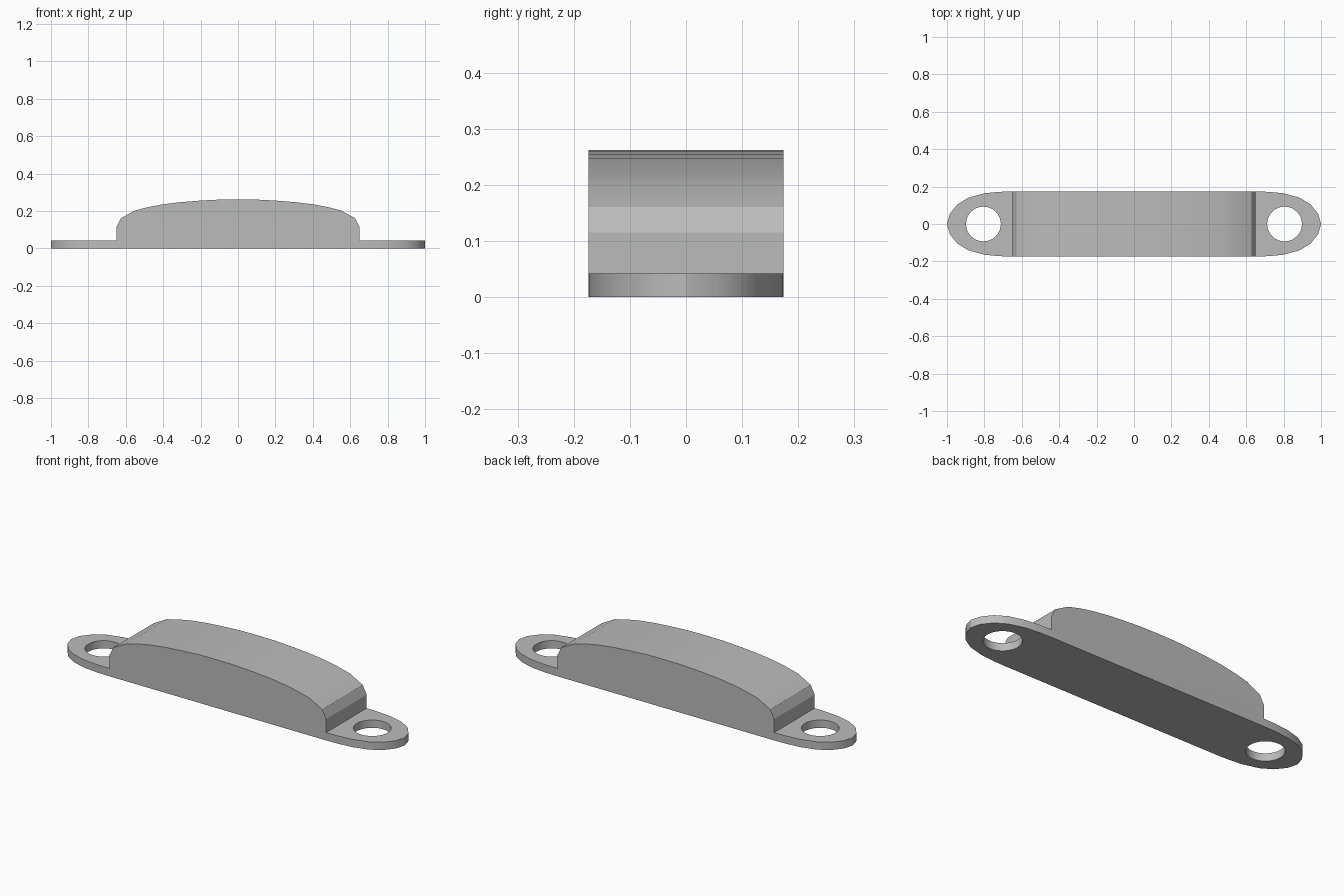
import bpy, bmesh, math
from mathutils import Vector

cube = bpy.data.objects.get("Cube")
if cube:
    bpy.data.objects.remove(cube, do_unlink=True)

HALF_WIDTH = 0.174
PLATE_TOP = 0.042

grey = bpy.data.materials.new("plain grey")
grey.use_nodes = True
colour = (0.5, 0.5, 0.5, 1)
grey.diffuse_color = colour
grey.node_tree.nodes["Principled BSDF"].inputs["Base Color"].default_value = colour


def prism(name, points, direction):
    """Extrude a closed outline along a direction."""
    bm = bmesh.new()
    face = bm.faces.new([bm.verts.new(p) for p in points])
    extruded = bmesh.ops.extrude_face_region(bm, geom=[face])["geom"]
    moved = [v for v in extruded if isinstance(v, bmesh.types.BMVert)]
    bmesh.ops.translate(bm, verts=moved, vec=Vector(direction))
    bmesh.ops.recalc_face_normals(bm, faces=bm.faces)
    mesh = bpy.data.meshes.new(name)
    bm.to_mesh(mesh)
    bm.free()
    mesh.materials.append(grey)
    obj = bpy.data.objects.new(name, mesh)
    bpy.context.collection.objects.link(obj)
    return obj


def combine(target, tool, operation):
    """Apply a boolean and remove the tool."""
    tool.hide_render = True
    mod = target.modifiers.new(operation.title(), "BOOLEAN")
    mod.operation, mod.solver, mod.object = operation, "EXACT", tool
    bpy.context.view_layer.objects.active = target
    bpy.ops.object.modifier_apply(modifier=mod.name)
    bpy.data.objects.remove(tool, do_unlink=True)


# Flat mounting plate with rounded ears
ear = [(0.65, HALF_WIDTH), (0.72, 0.172), (0.80, 0.164), (0.885, 0.141),
       (0.945, 0.104), (0.985, 0.054)]
right_end = ear + [(1, 0)] + [(x, -y) for x, y in reversed(ear)]
outline = right_end + [(-x, -y) for x, y in right_end]
bracket = prism("handle_bracket", [(x, y, 0) for x, y in outline], (0, 0, PLATE_TOP))

# Raised arched body
arch = [(0.65, PLATE_TOP), (0.65, 0.115), (0.627, 0.161), (0.55, 0.203),
        (0.48, 0.221), (0.40, 0.236), (0.31, 0.247), (0.21, 0.255), (0.10, 0.261)]
profile = arch + [(0, 0.262)] + [(-x, z) for x, z in reversed(arch)]
body = prism("arched_body", [(x, -HALF_WIDTH, z) for x, z in profile],
             (0, 2 * HALF_WIDTH, 0))
combine(bracket, body, "UNION")

# Round screw holes through the ears
for side in (-1, 1):
    ring = [(side * 0.805 + 0.093 * math.cos(a), 0.093 * math.sin(a), -0.1)
            for a in (math.tau * i / 32 for i in range(32))]
    combine(bracket, prism("hole_cutter", ring, (0, 0, 0.3)), "DIFFERENCE")

# Smooth the curves, keep the corners crisp
bpy.ops.object.select_all(action="DESELECT")
bracket.select_set(True)
bpy.context.view_layer.objects.active = bracket
bpy.ops.object.shade_smooth_by_angle(angle=math.radians(25))
